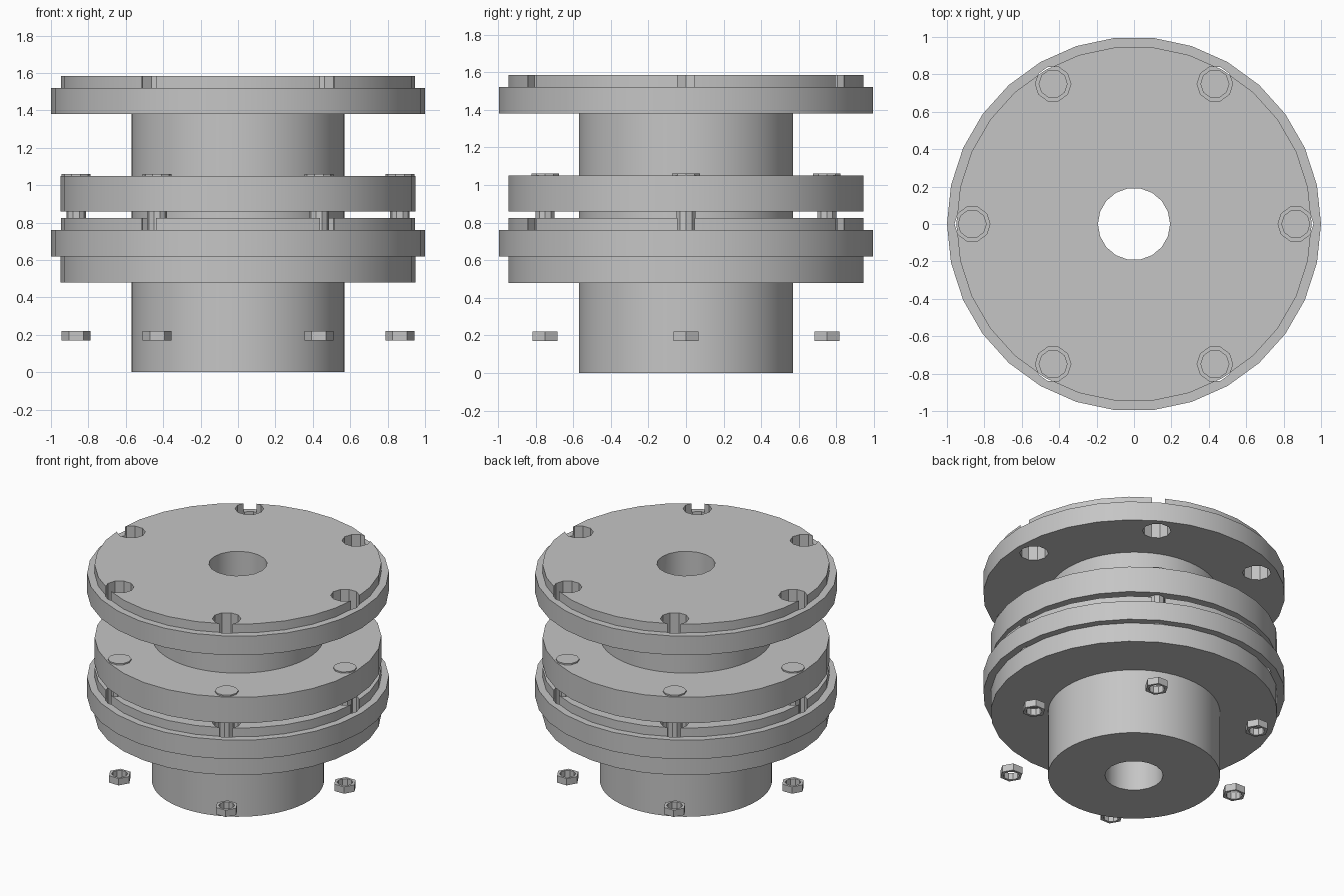
import bpy
import bmesh
from math import cos, sin, pi, radians

cube = bpy.data.objects.get("Cube")
if cube:
    bpy.data.objects.remove(cube, do_unlink=True)

steel = bpy.data.materials.new("grey_steel")
steel.use_nodes = True
GREY = (0.56, 0.56, 0.56, 1)
steel.diffuse_color = GREY
steel.node_tree.nodes["Principled BSDF"].inputs["Base Color"].default_value = GREY

BOLT_CIRCLE = 0.865
BOLTS = [(BOLT_CIRCLE * cos(i * pi / 3), BOLT_CIRCLE * sin(i * pi / 3)) for i in range(6)]


def add_stack(bm, profile, sides, centre=(0, 0)):
    """Closed solid turned from (radius, height) points, bottom to top."""
    rings = []
    for r, z in profile:
        rings.append([bm.verts.new((centre[0] + r * cos(2 * pi * i / sides),
                                    centre[1] + r * sin(2 * pi * i / sides), z))
                      for i in range(sides)])
    bm.faces.new(rings[0][::-1])
    bm.faces.new(rings[-1])
    for low, high in zip(rings, rings[1:]):
        for i in range(sides):
            j = (i + 1) % sides
            bm.faces.new((low[i], low[j], high[j], high[i]))


def make_object(name, stacks):
    bm = bmesh.new()
    for stack in stacks:
        add_stack(bm, *stack)
    mesh = bpy.data.meshes.new(name)
    bm.to_mesh(mesh)
    bm.free()
    mesh.materials.append(steel)
    obj = bpy.data.objects.new(name, mesh)
    bpy.context.collection.objects.link(obj)
    return obj


def select(obj):
    bpy.ops.object.select_all(action="DESELECT")
    obj.select_set(True)
    bpy.context.view_layer.objects.active = obj


def make_part(name, stacks, holes=()):
    """Solid part with optional drilled holes."""
    obj = make_object(name, stacks)
    select(obj)
    if holes:
        cutter = make_object("cutter", holes)
        cutter.hide_render = True
        mod = obj.modifiers.new("drill", "BOOLEAN")
        mod.operation = "DIFFERENCE"
        mod.solver = "EXACT"
        mod.object = cutter
        bpy.ops.object.modifier_apply(modifier=mod.name)
        bpy.data.objects.remove(cutter, do_unlink=True)
    bpy.ops.object.shade_smooth_by_angle(angle=radians(30))
    return obj


def column(r, z0, z1):
    return [(r, z0), (r, z1)]


bore = (column(0.193, -1, 3), 18)
pockets = [(column(0.095, -1, 3), 10, p) for p in BOLTS]

# Two coupling halves: a hub carrying a stepped flange with open bolt pockets
for half, hub_bottom, base in (("lower", 0, 0.62), ("upper", 0.825, 1.38)):
    make_part(half + "_hub", [(column(0.57, hub_bottom, base), 64)], [bore])
    step, top = base + 0.14, base + 0.205
    make_part(half + "_flange",
              [([(1, base), (1, step), (0.95, step), (0.95, top)], 30)],
              [bore] + pockets)

# Plain backing discs around the hubs
make_part("lower_disc", [(column(0.95, 0.48, 0.62), 30)], [bore])
make_part("middle_disc", [(column(0.95, 0.86, 1.05), 30)], [bore])

# Bolts through the middle disc, with loose nuts below
for i, p in enumerate(BOLTS, 1):
    make_part(f"bolt_{i}", [([(0.053, 0.6), (0.053, 1.01), (0.0775, 1.01), (0.0775, 1.06)], 10, p)])
    make_part(f"nut_{i}", [(column(0.0775, 0.17, 0.22), 6, p)],
              [(column(0.053, 0, 1), 10, p)])
